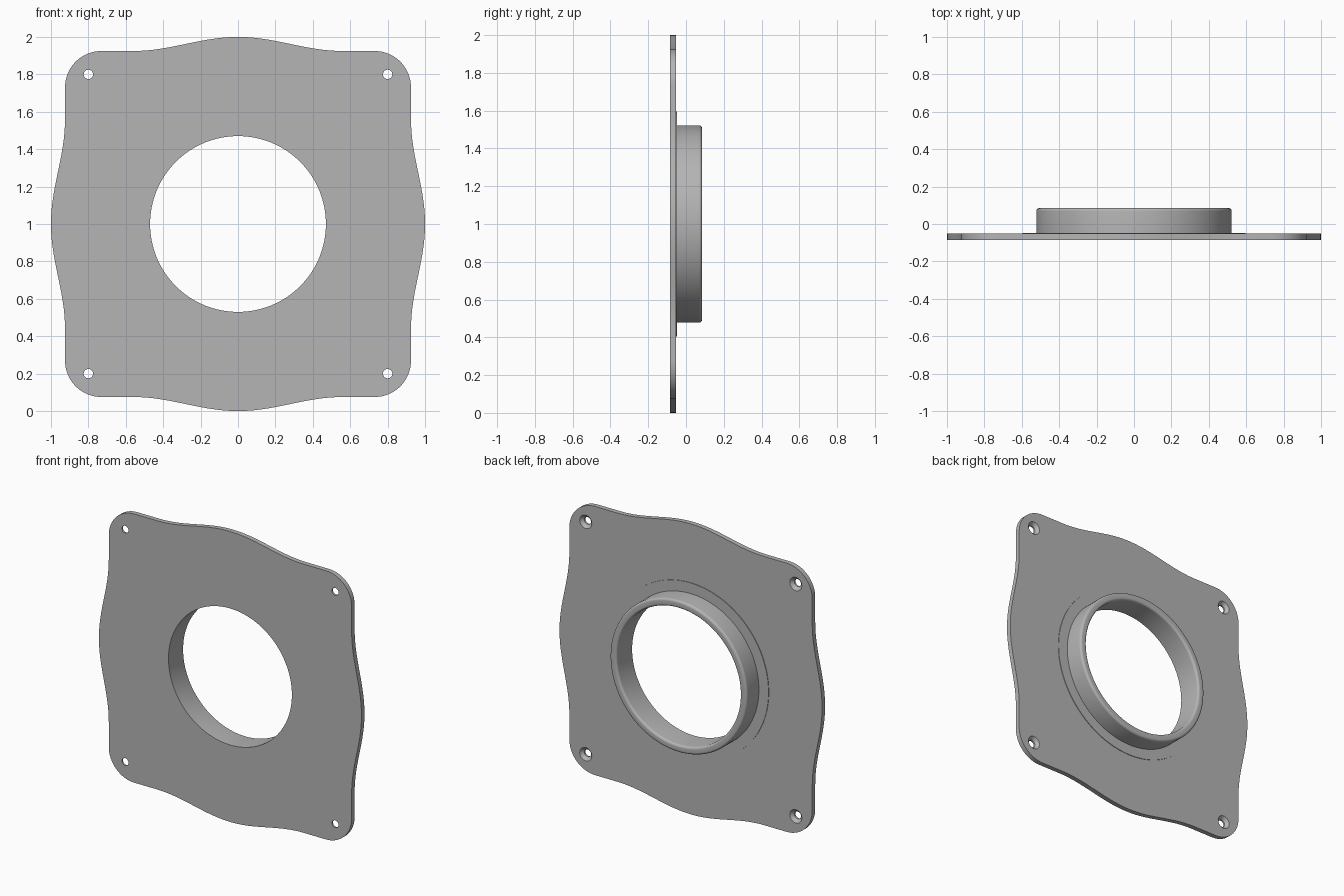
import bpy, bmesh, math

if "Cube" in bpy.data.objects:
    bpy.data.objects.remove(bpy.data.objects["Cube"], do_unlink=True)

FRONT, BACK, RIM = -0.085, -0.052, 0.085   # depths along y
BORE, COLLAR, STEP = 0.47, 0.522, 0.595    # radii
HALF, BULGE, WAVE, CORNER = 0.925, 0.075, 0.56, 0.195
HOLE, SINK, HOLE_AT = 0.025, 0.046, 0.8

grey = bpy.data.materials.new("plain grey")
grey.use_nodes = True
colour = (0.46, 0.46, 0.46, 1)
grey.diffuse_color = colour
grey.node_tree.nodes["Principled BSDF"].inputs["Base Color"].default_value = colour


def make_object(name, bm):
    bmesh.ops.recalc_face_normals(bm, faces=bm.faces)
    mesh = bpy.data.meshes.new(name)
    bm.to_mesh(mesh)
    bm.free()
    mesh.materials.append(grey)
    obj = bpy.data.objects.new(name, mesh)
    bpy.context.collection.objects.link(obj)
    return obj


def activate(obj):
    bpy.ops.object.select_all(action='DESELECT')
    obj.select_set(True)
    bpy.context.view_layer.objects.active = obj


def lathe(name, profile, x=0, z=1, segments=128, capped=False):
    """Turn (radius, y) points about an axis along y."""
    bm = bmesh.new()
    rings = []
    for r, y in profile:
        angles = [math.tau * i / segments for i in range(segments)]
        rings.append([bm.verts.new((x + r * math.cos(a), y, z + r * math.sin(a)))
                      for a in angles])
    for a, b in zip(rings, rings[1:]):
        for i in range(segments):
            j = (i + 1) % segments
            bm.faces.new((a[i], a[j], b[j], b[i]))
    if capped:
        bm.faces.new(rings[0])
        bm.faces.new(rings[-1])
    return make_object(name, bm)


# Plate outline: one wavy side and rounded corner, turned four times
side = []
for i in range(41):
    t = -WAVE + 2 * WAVE * i / 40
    side.append((HALF + BULGE * (0.5 + 0.5 * math.cos(math.pi * t / WAVE)), t))
centre = HALF - CORNER
for i in range(17):
    a = math.pi / 2 * i / 16
    side.append((centre + CORNER * math.cos(a), centre + CORNER * math.sin(a)))

bm = bmesh.new()
outline = []
for c, s in ((1, 0), (0, 1), (-1, 0), (0, -1)):
    for u, v in side:
        outline.append(bm.verts.new((c * u - s * v, FRONT, 1 + s * u + c * v)))
face = bm.faces.new(outline)
moved = bmesh.ops.extrude_face_region(bm, geom=[face])["geom"]
bmesh.ops.translate(bm, vec=(0, BACK - FRONT, 0),
                    verts=[g for g in moved if isinstance(g, bmesh.types.BMVert)])
plate = make_object("plate", bm)

# Cut the central bore and four holes countersunk from the back
cutters = [lathe("bore_cutter", [(BORE, FRONT - 0.1), (BORE, BACK + 0.1)], capped=True)]
depth = SINK - HOLE
sink = [(HOLE, FRONT - 0.05), (HOLE, BACK - depth),
        (SINK, BACK), (SINK, BACK + 0.05)]
for sx in (-1, 1):
    for sz in (-1, 1):
        cutters.append(lathe("hole_cutter", sink, sx * HOLE_AT, 1 + sz * HOLE_AT, 32, True))
for cutter in cutters:
    cutter.hide_render = True
    activate(plate)
    mod = plate.modifiers.new("cut", 'BOOLEAN')
    mod.operation, mod.solver, mod.object = 'DIFFERENCE', 'EXACT', cutter
    bpy.ops.object.modifier_apply(modifier=mod.name)
    bpy.data.objects.remove(cutter, do_unlink=True)

# Collar with a shallow raised seat and a rounded rim
seat = BACK + 0.004
fillet = 0.016
profile = [(STEP, BACK), (STEP, seat), (COLLAR, seat)]
for i in range(7):
    a = math.pi / 2 * i / 6
    profile.append((COLLAR - fillet + fillet * math.cos(a), RIM - fillet + fillet * math.sin(a)))
for i in range(7):
    a = math.pi / 2 * (1 + i / 6)
    profile.append((BORE + fillet + fillet * math.cos(a), RIM - fillet + fillet * math.sin(a)))
profile.append((BORE, BACK))
collar = lathe("collar", profile)

for obj in (plate, collar):
    activate(obj)
    bpy.ops.object.shade_smooth_by_angle(angle=math.radians(30))
